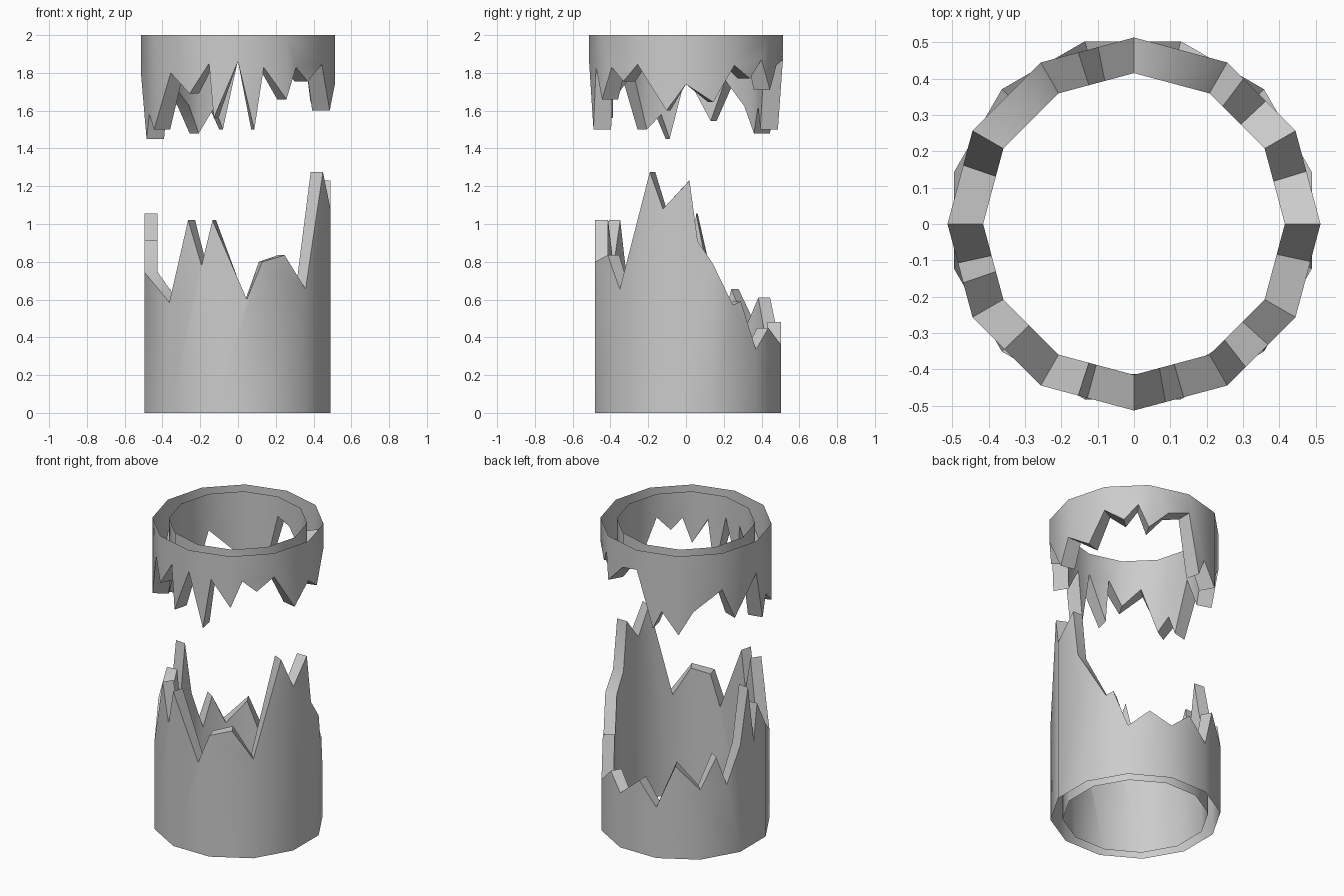
import bpy, bmesh
from math import cos, sin, radians, pi

if "Cube" in bpy.data.objects:
    bpy.data.objects.remove(bpy.data.objects["Cube"])

SIDES = 12


def broken_ring(name, centre, r_out, r_in, first_corner, rim_z, profile):
    """Hollow 12-sided wall from a flat open rim to a jagged edge.
    profile: (angle in degrees, height), anticlockwise, including every corner."""
    step = 360 / SIDES

    def spot(r, ang, z):
        # point on the straight side of the polygon at this angle
        off = (ang - first_corner) % step - step / 2
        rad = r * cos(pi / SIDES) / cos(radians(off))
        return (centre[0] + rad * cos(radians(ang)),
                centre[1] + rad * sin(radians(ang)), z)

    bm = bmesh.new()
    n = len(profile)
    corners = [i for i, (a, z) in enumerate(profile)
               if (a - first_corner) % step == 0]
    edges = []
    # outer and inner walls
    for r, inner in ((r_out, False), (r_in, True)):
        jag = [bm.verts.new(spot(r, a, z)) for a, z in profile]
        rim = {i: bm.verts.new(spot(r, profile[i][0], rim_z)) for i in corners}
        for k, i in enumerate(corners):
            j = corners[(k + 1) % len(corners)]
            count = (j - i) % n
            run = [jag[(i + m) % n] for m in range(count + 1)]
            loop = [rim[j], rim[i]] + run
            f = bm.faces.new(loop)
            f.normal_update()
            mid = f.calc_center_median()
            out = f.normal.x * (mid.x - centre[0]) + f.normal.y * (mid.y - centre[1])
            if (out > 0) == inner:
                f.normal_flip()
            f.smooth = True
        edges.append(jag)
    # fracture surface joining the two walls
    outer, inner = edges
    down = rim_z > profile[0][1]
    for i in range(n):
        j = (i + 1) % n
        f = bm.faces.new((outer[i], outer[j], inner[j], inner[i]))
        f.normal_update()
        if (f.normal.z > 0) == down:
            f.normal_flip()
    mesh = bpy.data.meshes.new(name)
    bm.to_mesh(mesh)
    bm.free()
    ob = bpy.data.objects.new(name, mesh)
    bpy.context.collection.objects.link(ob)
    # smooth walls, crisp broken edges
    bpy.ops.object.select_all(action='DESELECT')
    ob.select_set(True)
    bpy.context.view_layer.objects.active = ob
    bpy.ops.object.shade_smooth_by_angle(angle=radians(35))
    return ob


# lower stump of the pipe
broken_ring("lower_pipe", (-0.003, 0.01), 0.51, 0.437, 15, 0.0, [
    (15, .79), (29, .57), (34.5, .59), (45, .335), (60, .45), (75, .36),
    (91, .48), (105, .335), (118, .61), (135, .46), (147, .655), (155, .46),
    (165, .70), (174, 1.055), (181, .68), (185, .915), (195, .745),
    (225, .585), (238, 1.02), (247.5, .78), (255, 1.02), (275.8, .60),
    (285, .80), (300.5, .835), (315, .655), (336, 1.275), (345, 1.08),
    (361, 1.23), (366, .91)])

# upper hanging collar of the pipe
broken_ring("upper_pipe", (0, 0), 0.513, 0.415, 0, 2.0, [
    (0, 1.74), (17, 1.645), (30, 1.84), (43, 1.77), (53, 1.87), (60, 1.71),
    (75, 1.84), (90, 1.87), (101.5, 1.50), (108, 1.62), (120, 1.48),
    (130, 1.625), (150, 1.76), (161, 1.545), (180, 1.79), (192.5, 1.45),
    (199, 1.58), (210, 1.50), (224, 1.80), (240, 1.69), (252, 1.85),
    (255, 1.56), (270, 1.86), (280, 1.50), (286, 1.83), (300, 1.66),
    (308, 1.83), (318, 1.755), (330, 1.845), (348, 1.60)])
